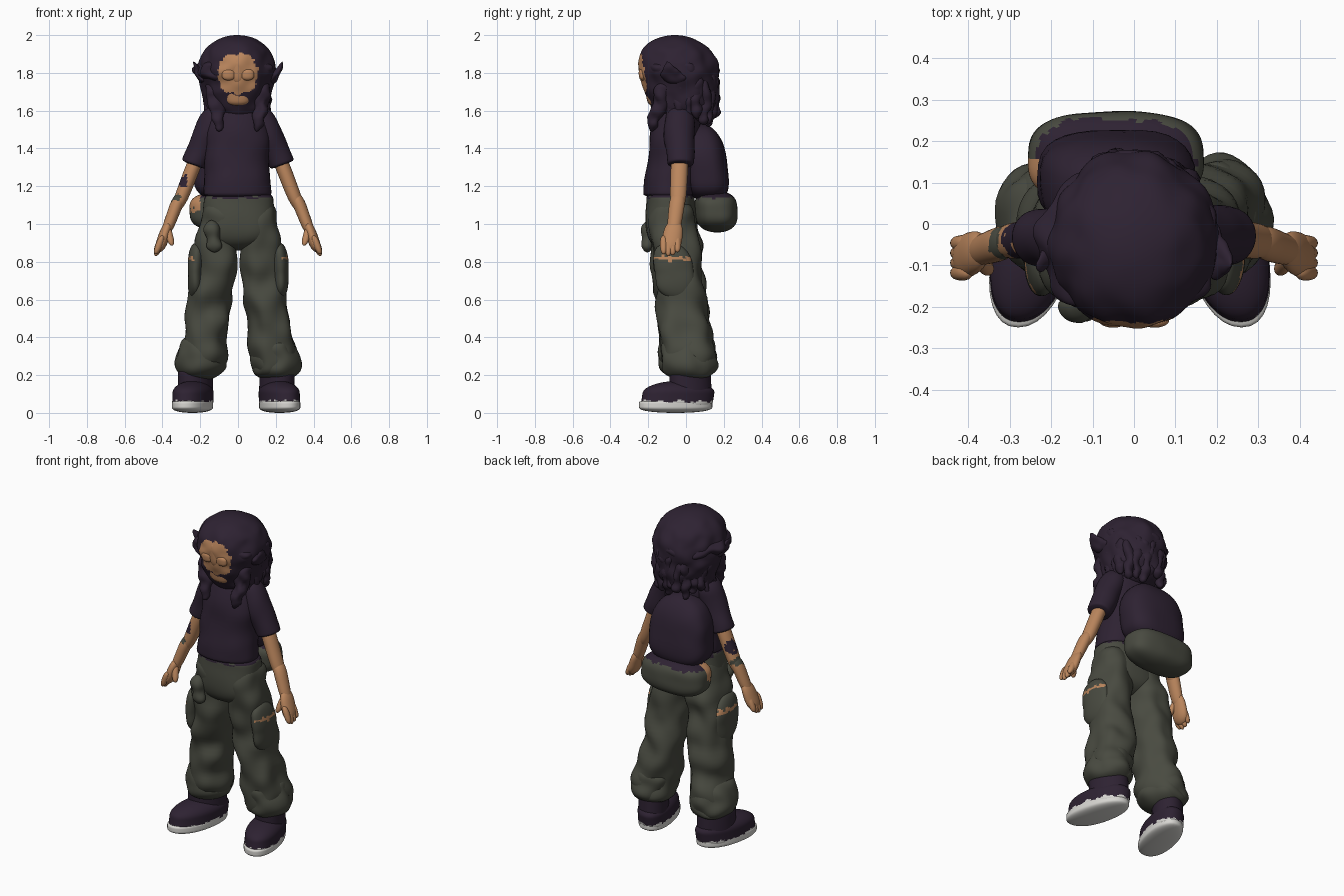
import bpy, bmesh, math, random
from mathutils import Vector, noise

random.seed(4)
if "Cube" in bpy.data.objects:
    bpy.data.objects.remove(bpy.data.objects["Cube"], do_unlink=True)


def material(name, *colour):
    made = bpy.data.materials.new(name)
    made.use_nodes = True
    made.diffuse_color = (*colour, 1)
    shader = made.node_tree.nodes["Principled BSDF"]
    shader.inputs["Base Color"].default_value = (*colour, 1)
    shader.inputs["Roughness"].default_value = 0.9
    return made


DARK, GREEN, SKIN, WHITE = range(4)
MATERIALS = [material("dark_plum", 0.027, 0.016, 0.032),
             material("olive_cloth", 0.066, 0.069, 0.052),
             material("skin", 0.5, 0.24, 0.11),
             material("sole_white", 0.68, 0.67, 0.64)]


def signed_power(value, exponent):
    return math.copysign(abs(value) ** exponent, value)


def body(name, colour, low, high, width, top_width=None, depth=1, bulge=0, blunt=(3, 3),
         power=2, fold=0, freq=8, tilt=0, skew=0, rule=None, side=1, seg=32, rows=28):
    """Rounded solid swept upward from low to high; blunt sets how flat each end is."""
    low, high = Vector(low), Vector(high)
    top_width = top_width or width
    bm = bmesh.new()
    loops = []
    for row in range(rows + 1):
        t = (1 - math.cos(math.pi * row / rows)) / 2
        along = 2 * t - 1
        end = math.sqrt(max(0, 1 - abs(along) ** blunt[along > 0]))
        radius = width + (top_width - width) * t + bulge * math.sin(math.pi * t)
        radius = max(radius * end, 0.001)
        centre = low.lerp(high, t)
        loop = []
        for k in range(seg):
            angle = math.tau * k / seg
            out = Vector((signed_power(math.cos(angle), 2 / power),
                          signed_power(math.sin(angle), 2 / power) * depth, 0))
            point = centre + out * radius
            point.z += tilt * (point.x - centre.x)
            point.x -= skew * point.y
            point.x *= side
            out.x *= side
            point += out * noise.noise(point * freq) * fold * end
            loop.append(bm.verts.new(point))
        loops.append(loop)
    for below, above in zip(loops, loops[1:]):
        for k in range(seg):
            bm.faces.new((below[k - 1], below[k], above[k], above[k - 1]))
    bm.faces.new(loops[0])
    bm.faces.new(loops[-1])
    bmesh.ops.recalc_face_normals(bm, faces=bm.faces)
    for face in bm.faces:
        face.smooth = True
        special = rule(face.calc_center_median()) if rule else None
        face.material_index = colour if special is None else special
    mesh = bpy.data.meshes.new(name)
    bm.to_mesh(mesh)
    bm.free()
    for entry in MATERIALS:
        mesh.materials.append(entry)
    bpy.context.collection.objects.link(bpy.data.objects.new(name, mesh))


def ragged(point, amount=0.02):
    return amount * noise.noise(point * 40)


# Colour rules: ragged borders between cloth, skin and soles
def face_rule(p):
    oval = math.hypot(p.x, p.z - 1.795) + ragged(p)
    return SKIN if p.y < -0.1 and oval < 0.11 else None


def shoe_rule(p):
    return WHITE if p.z < 0.06 + ragged(p) else None


def waist_rule(p):
    return DARK if p.z > 1.14 + ragged(p) else None


def pocket_rule(p):
    return SKIN if abs(p.z - 0.82 + ragged(p)) < 0.01 and abs(p.x) > 0.23 else None


def roll_rule(p):
    if p.x < -0.2 and p.y < 0.15 and p.z > 1.07 + ragged(p, 0.04):
        return SKIN
    return waist_rule(p)


def tattoo_rule(p):
    if p.x < -0.27 and abs(p.z - 1.225 + ragged(p, 0.03)) < 0.03:
        return DARK
    return GREEN if p.x < -0.3 and abs(p.z - 1.14 + ragged(p)) < 0.015 else None


# Shirt and trouser seat
body("shirt_body", DARK, (-0.01, -0.09, 1.14), (0, -0.04, 1.66), 0.182, 0.16, depth=0.76,
     blunt=(60, 5), power=2.3, fold=0.015)
body("trouser_seat", GREEN, (0, -0.07, 0.86), (0, -0.085, 1.17), 0.21, 0.18, depth=0.7,
     blunt=(3, 20), power=2.4, fold=0.01, rule=waist_rule, rows=40)

for side, word in ((1, "left"), (-1, "right")):
    # Trouser legs with gathered cuffs and cargo pockets
    body(word + "_trouser_leg", GREEN, (0.2, 0.02, 0.18), (0.085, -0.08, 1.14), 0.12, 0.108,
         depth=1.18, blunt=(20, 12), power=2.3, fold=0.03, seg=44, rows=60, side=side)
    body(word + "_trouser_cuff", GREEN, (0.205, 0.02, 0.17), (0.19, 0, 0.42), 0.127,
         depth=1.15, blunt=(4, 3), fold=0.025, freq=10, seg=44, side=side)
    body(word + "_cargo_pocket", GREEN, (0.225, -0.05, 0.6), (0.22, -0.085, 0.9), 0.046,
         depth=2.3, blunt=(3, 3), fold=0.01, rows=60, rule=pocket_rule, side=side)

    # Shoes, turned slightly outward
    x = 0.22 - 0.01 * side
    body(word + "_shoe_sole", WHITE, (x, -0.055, 0), (x, -0.055, 0.07), 0.1,
         depth=1.95, blunt=(3, 8), power=2.2, skew=0.2, side=side)
    body(word + "_shoe_upper", DARK, (x, -0.05, 0.04), (x, -0.03, 0.17), 0.1,
         depth=1.9, blunt=(20, 2), power=2.2, skew=0.2, seg=72, rule=shoe_rule, side=side)
    body(word + "_shoe_ankle", DARK, (x, 0.03, 0.03), (x, 0.02, 0.23), 0.09,
         depth=1.22, blunt=(20, 20), skew=0.2, seg=72, rule=shoe_rule, side=side)

    # Sleeves and arms
    body(word + "_sleeve", DARK, (0.235, -0.03, 1.31), (0.09, -0.04, 1.62), 0.064, 0.08,
         depth=1.08, blunt=(60, 4), tilt=0.35, fold=0.01, side=side)
    body(word + "_upper_arm", SKIN, (0.33, -0.045, 1.06), (0.2, -0.03, 1.4), 0.038, 0.044,
         depth=1.1, blunt=(4, 4), rows=60, rule=tattoo_rule, side=side)
    body(word + "_forearm", SKIN, (0.39, -0.07, 0.93), (0.3, -0.04, 1.17), 0.03, 0.039,
         depth=1.15, blunt=(4, 4), rows=50, rule=tattoo_rule, side=side)

    # Hands
    body(word + "_palm", SKIN, (0.42, -0.083, 0.85), (0.365, -0.06, 1.02), 0.034, 0.028,
         depth=1.7, side=side)
    for finger, lift in enumerate((0.01, 0, 0.005, 0.02)):
        y = -0.118 + 0.024 * finger
        body(f"{word}_finger_{finger + 1}", SKIN, (0.435, y, 0.83 + lift), (0.4, y, 0.94),
             0.018, 0.02, seg=12, rows=12, side=side)
    body(word + "_thumb", SKIN, (0.35, -0.115, 0.885), (0.375, -0.08, 0.99), 0.019,
         seg=14, rows=14, side=side)

    # Front hair lock, hair flick and brow
    body(word + "_front_lock", DARK, (0.1, -0.18, 1.49), (0.14, -0.11, 1.76), 0.03, 0.048,
         fold=0.025, freq=18, side=side)
    body(word + "_hair_flick", DARK, (0.17, -0.05, 1.74), (0.235, -0.1, 1.86), 0.04, 0.01,
         depth=2, fold=0.015, freq=20, side=side)
    body(word + "_brow", SKIN, (0.05, -0.23, 1.76), (0.05, -0.235, 1.82), 0.035,
         depth=0.5, side=side)

# Head: hair cap and flared brim with a face opening, nose and chin
body("hair_cap", DARK, (0, 0, 1.53), (-0.005, -0.06, 2), 0.14, 0.22, depth=1.05, bulge=0.018,
     blunt=(8, 2.4), fold=0.015, freq=13, rule=face_rule, seg=128, rows=110)
body("hair_brim", DARK, (-0.01, -0.04, 1.72), (-0.01, -0.05, 1.9), 0.215, depth=0.95,
     blunt=(2, 2), fold=0.035, freq=14, rule=face_rule, seg=128, rows=60)
body("nose", SKIN, (0, -0.22, 1.74), (0, -0.235, 1.89), 0.035, 0.03, depth=0.7)
body("chin", SKIN, (0, -0.165, 1.625), (0, -0.165, 1.745), 0.058, 0.095, depth=0.62,
     blunt=(6, 6), power=2.3)

# Wavy locks around the sides and back of the hair
LOCKS = 15
for lock in range(LOCKS):
    angle = math.radians(-30 + 240 * lock / (LOCKS - 1))
    out = Vector((math.cos(angle), math.sin(angle), 0))
    tip = out * random.uniform(0.12, 0.16)
    tip.z = 1.53 + random.uniform(-0.02, 0.04)
    body(f"hair_lock_{lock + 1}", DARK, tip, out * 0.145 + Vector((0, 0, 1.82)), 0.034,
         fold=0.03, freq=18, seg=16)

# Backpack with the bed roll below it
body("backpack", DARK, (-0.045, 0.12, 1.12), (-0.04, 0.08, 1.53), 0.195, 0.18, depth=0.63,
     blunt=(5, 2.6), power=2.8, fold=0.01)
body("bed_roll", GREEN, (-0.045, 0.165, 0.955), (-0.045, 0.155, 1.175), 0.212, depth=0.53,
     blunt=(3, 4), power=2.8, fold=0.01, rule=roll_rule, seg=72, rows=50)

# Small pouch hanging at the front of the right hip
body("hip_pouch", GREEN, (-0.125, -0.205, 0.85), (-0.14, -0.195, 1.02), 0.038, depth=0.8,
     blunt=(4, 4), fold=0.02, freq=15)
